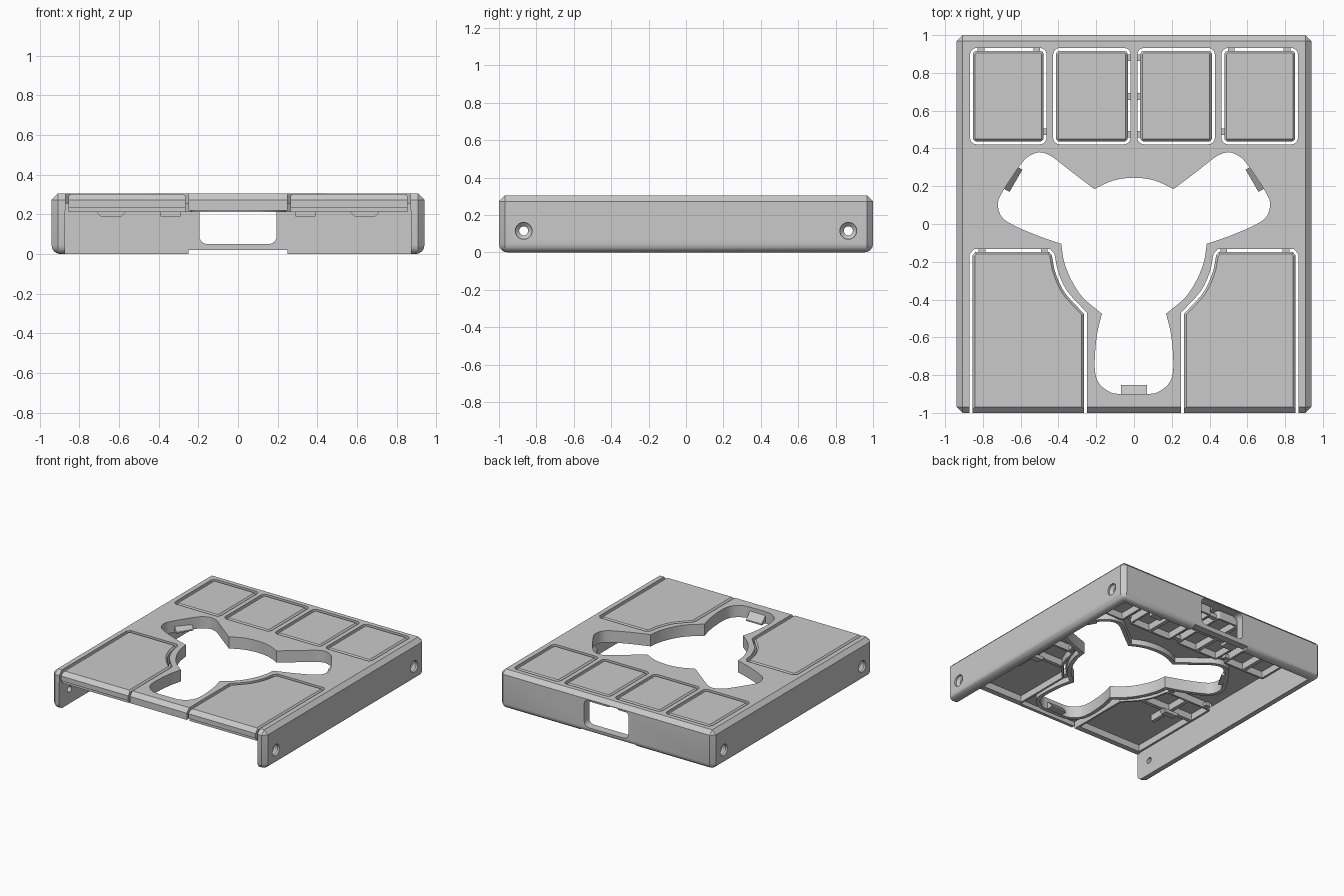
import bpy, bmesh, math
from mathutils import Matrix, Vector

old = bpy.data.objects.get("Cube")
if old:
    bpy.data.objects.remove(old, do_unlink=True)

grey = bpy.data.materials.new("plain grey")
grey.use_nodes = True
grey.diffuse_color = (0.59, 0.59, 0.59, 1)
grey.node_tree.nodes["Principled BSDF"].inputs["Base Color"].default_value = (0.59, 0.59, 0.59, 1)

TOP, UNDER, SKIRT = 0.305, 0.255, 0.212


def make(name, bm, matrix=None):
    if matrix:
        bm.transform(matrix)
    bmesh.ops.recalc_face_normals(bm, faces=bm.faces[:])
    mesh = bpy.data.meshes.new(name)
    bm.to_mesh(mesh)
    bm.free()
    mesh.materials.append(grey)
    ob = bpy.data.objects.new(name, mesh)
    bpy.context.collection.objects.link(ob)
    return ob


def loft(name, rings, matrix=None, closed=False):
    """Skin a stack of (outline, z) rings; closed joins last to first instead of capping."""
    bm = bmesh.new()
    loops = [[bm.verts.new((p[0], p[1], z)) for p in pts] for pts, z in rings]
    pairs = list(zip(loops, loops[1:]))
    if closed:
        pairs.append((loops[-1], loops[0]))
    else:
        bm.faces.new(loops[0])
        bm.faces.new(loops[-1])
    for a, b in pairs:
        for i in range(len(a)):
            j = (i + 1) % len(a)
            bm.faces.new((a[i], a[j], b[j], b[i]))
    return make(name, bm, matrix)


def rect(x0, x1, y0, y1):
    return [(x0, y0), (x1, y0), (x1, y1), (x0, y1)]


def box(name, x0, x1, y0, y1, z0, z1):
    return loft(name, [(rect(x0, x1, y0, y1), z0), (rect(x0, x1, y0, y1), z1)])


def round_rect(x0, x1, y0, y1, r):
    pts = []
    corners = [(x1 - r, y1 - r), (x0 + r, y1 - r), (x0 + r, y0 + r), (x1 - r, y0 + r)]
    for k, (cx, cy) in enumerate(corners):
        for s in range(5):
            a = math.pi / 2 * (k + s / 4)
            pts.append((cx + r * math.cos(a), cy + r * math.sin(a)))
    return pts


def circle(r, n=32):
    return [(r * math.cos(2 * math.pi * i / n), r * math.sin(2 * math.pi * i / n)) for i in range(n)]


def offset(pts, d):
    """Mitred outline offset, positive d grows the shape."""
    n = len(pts)
    v = [Vector(p) for p in pts]
    area = sum(v[i].x * v[(i + 1) % n].y - v[(i + 1) % n].x * v[i].y for i in range(n))
    sign = 1 if area > 0 else -1
    out = []
    for i in range(n):
        e1 = (v[i] - v[i - 1]).normalized()
        e2 = (v[(i + 1) % n] - v[i]).normalized()
        n1 = Vector((e1.y, -e1.x)) * sign
        n2 = Vector((e2.y, -e2.x)) * sign
        out.append(tuple(v[i] + (n1 + n2) * d / max(1 + n1.dot(n2), 0.4)))
    return out


def spline(pts, steps=4):
    """Smooth curve through pts, leaving off the last point."""
    p = [Vector(q) for q in pts]
    p = [2 * p[0] - p[1]] + p + [2 * p[-1] - p[-2]]
    out = []
    for i in range(1, len(p) - 2):
        a, b, c, d = p[i - 1:i + 3]
        for s in range(steps):
            t = s / steps
            out.append(tuple(0.5 * (2 * b + (c - a) * t + (2 * a - 5 * b + 4 * c - d) * t * t
                                    + (3 * b - a - 3 * c + d) * t ** 3)))
    return out


def flip(pts):
    return [(-x, y) for x, y in reversed(pts)]


def cut(target, tool, mode='DIFFERENCE'):
    mod = target.modifiers.new("cut", 'BOOLEAN')
    mod.operation, mod.solver, mod.object = mode, 'EXACT', tool
    bpy.context.view_layer.objects.active = target
    bpy.ops.object.modifier_apply(modifier=mod.name)
    bpy.data.objects.remove(tool, do_unlink=True)


def chamfered_block(name):
    """Block with flat chamfers above and a rounded lower edge."""
    bm = bmesh.new()
    bmesh.ops.create_cube(bm, size=1)
    bm.transform(Matrix.Translation((0, 0, TOP / 2)) @ Matrix.Diagonal((1.88, 2, TOP, 1)))
    upper = [e for e in bm.edges if max(v.co.z for v in e.verts) > .1]
    bmesh.ops.bevel(bm, geom=upper, offset=0.032, segments=1, affect='EDGES')
    lower = [e for e in bm.edges if max(v.co.z for v in e.verts) < .001]
    bmesh.ops.bevel(bm, geom=lower, offset=0.045, segments=4, profile=0.5, affect='EDGES')
    return make(name, bm)


# Three-armed opening outline
crown = [(.21, .185), (.11, .23), (0, .245), (-.11, .23), (-.21, .185)]
arm = [(-.21, .185), (-.3, .253), (-.39, .323), (-.44, .36), (-.5, .38), (-.56, .357), (-.6, .315),
       (-.645, .25), (-.69, .18), (-.72, .115), (-.705, .045), (-.65, 0), (-.52, -.058), (-.385, -.105)]
waist = [(-.385, -.105), (-.37, -.2), (-.33, -.3), (-.27, -.39), (-.17, -.475)]
leg = [(-.17, -.475), (-.195, -.58), (-.207, -.7), (-.205, -.79), (-.18, -.85), (-.12, -.893), (-.06, -.9)]
foot = [(-.06, -.9), (.06, -.9)]
opening = []
for part in (crown, arm, waist, leg, foot, flip(leg), flip(waist), flip(arm)):
    opening += spline(part)

# Key outlines
rear_keys = [round_rect(a, b, .437, .917, .02)
             for a, b in ((-.853, -.478), (-.413, -.033), (.033, .413), (.478, .853))]


def front_key(front):
    curve = spline([(-.435, -.165), (-.415, -.26), (-.365, -.365), (-.265, -.475)], 5)
    return [(-.855, front), (-.855, -.165), (-.84, -.148), (-.45, -.148)] + curve + [(-.265, -.475), (-.265, front)]


# Main shell: top plate, side walls, back wall
shell = chamfered_block("shell")
cut(shell, box("inside", -.872, .872, -.975, .935, -.1, UNDER))
cut(shell, box("open_front", -.872, .872, -1.1, -.95, -.1, .22))
cut(shell, loft("opening_cut", [(opening, .1), (opening, .4)]))
for outline in rear_keys + [front_key(-1.1), flip(front_key(-1.1))]:
    slot = offset(outline, .015)
    cut(shell, loft("slot", [(slot, .2), (slot, .4)]))

# Rear port, lower notch and countersunk screw holes
port = round_rect(-.195, .195, .05, .268, .04)
cut(shell, loft("port", [(port, -1.1), (port, -.85)], Matrix.Rotation(math.pi / 2, 4, 'X')))
cut(shell, box("notch", -.25, .25, .8, 1.1, -.1, .02))
for y in (-.868, .868):
    bore = [(circle(r), z) for r, z in ((.045, -1), (.045, -.925), (.024, -.905),
                                        (.024, .905), (.045, .925), (.045, 1))]
    cut(shell, loft("bore", bore, Matrix.Translation((0, y, .115)) @ Matrix.Rotation(math.pi / 2, 4, 'Y')))
bpy.ops.object.select_all(action='DESELECT')
shell.select_set(True)
bpy.ops.object.shade_smooth_by_angle(angle=math.radians(28))

# Downward rim around the opening
wide = offset(opening, .03)
loft("opening_rim", [(opening, SKIRT), (opening, UNDER + .002), (wide, UNDER + .002), (wide, SKIRT)], closed=True)


# Keys: hollow caps with chamfered tops
def cap(name, outline, cavity):
    key = loft(name, [(outline, SKIRT), (outline, TOP - .014), (offset(outline, -.012), TOP - .001)])
    hollow = offset(cavity, -.016)
    cut(key, loft("hollow", [(hollow, .1), (hollow, UNDER + .01)]))
    return key


for i, outline in enumerate(rear_keys):
    cap(f"rear_key_{i + 1}", outline, outline)
    mid = sum(p[0] for p in outline) / len(outline)
    box(f"rear_key_rib_{i + 1}", mid - .175, mid + .175, .66, .69, SKIRT, UNDER + .015)
    box(f"rear_key_spine_{i + 1}", mid - .015, mid + .015, .45, .905, SKIRT, UNDER + .015)

for side, tag in ((-1, "right"), (1, "left")):
    turn = (lambda pts: pts) if side < 0 else flip
    key = cap(f"front_key_{tag}", turn(front_key(-1.1)), turn(front_key(-.96)))
    cut(key, chamfered_block("trim"), 'INTERSECT')
    cut(key, box("lip_trim", -1, 1, -1.1, -.988, .1, .235))

    def bar(name, x0, x1, y0, y1, z0, z1):
        a, b = sorted((side * x0, side * x1))
        return box(f"{name}_{tag}", a, b, y0, y1, z0, z1)

    # Ribs and posts under the keys
    bar("front_key_rib", .39, .845, -.38, -.35, SKIRT, UNDER + .015)
    bar("front_key_spine", .625, .655, -.55, -.16, SKIRT, UNDER + .015)
    bar("rear_post", .29, .39, .64, .71, .19, UNDER + .015)
    loft(f"front_post_{tag}", [(rect(side * .64 - .05, side * .64 + .05, -.39, -.34), .187),
                               (rect(side * .64 - .075, side * .64 + .075, -.39, -.34), SKIRT + .002)])
    # Thin hinge tabs bridging the gaps
    for k, (x, y) in enumerate(((.81, .925), (.515, .925), (.805, -.14), (.475, -.14))):
        bar(f"hinge_{k + 1}", x - .018, x + .018, y - .025, y + .02, .22, .25)
    bar("hinge_side", .445, .49, .47, .505, .22, .25)

for k, y in enumerate((.88, .675, .475)):
    box(f"middle_hinge_{k + 1}", -.045, .045, y - .018, y + .018, .22, .25)

# Wedge clips at the three arm ends
for name, x, y, deg in (("front", 0, -.875, 0), ("right", -.645, .24, -120), ("left", .645, .24, 120)):
    place = Matrix.Translation((x, y, 0)) @ Matrix.Rotation(math.radians(deg), 4, 'Z')
    loft(f"clip_{name}", [(rect(-.068, .068, -.03, .023), .214), (rect(-.068, .068, -.03, .023), .225),
                          (rect(-.068, .068, -.03, -.026), .275)], place)
